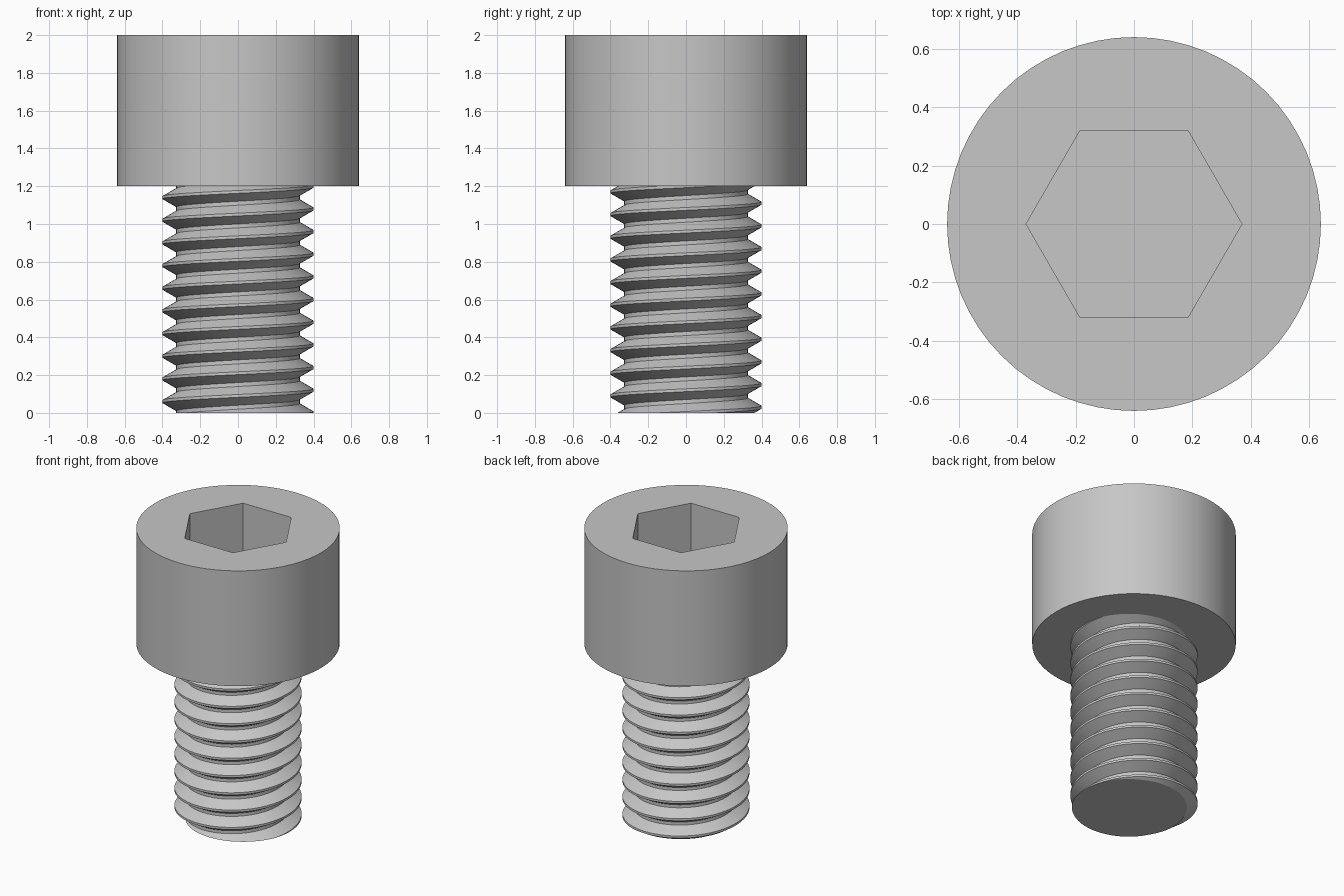
import bpy
import bmesh
from math import cos, sin, tau, sqrt

cube = bpy.data.objects.get("Cube")
if cube:
    bpy.data.objects.remove(cube, do_unlink=True)

SEGMENTS = 64
HEAD_RADIUS, HEAD_BOTTOM, HEAD_TOP = 0.64, 1.2, 2.0
SOCKET_RADIUS, SOCKET_DEPTH = 0.64 / sqrt(3), 0.4
PITCH, CREST_RADIUS, ROOT_RADIUS = 0.12, 0.4, 0.327
CREST_FLAT, ROOT_FLAT = 0.015, 0.021

steel = bpy.data.materials.new("steel grey")
steel.use_nodes = True
GREY = (0.57, 0.57, 0.57, 1)
steel.diffuse_color = GREY
steel.node_tree.nodes["Principled BSDF"].inputs["Base Color"].default_value = GREY


def ring(bm, radius, z, sides):
    return [bm.verts.new((radius * cos(tau * i / sides), radius * sin(tau * i / sides), z))
            for i in range(sides)]


def wall(bm, lower, upper):
    n = len(lower)
    for i in range(n):
        j = (i + 1) % n
        bm.faces.new((lower[i], lower[j], upper[j], upper[i]))


def finish(bm, name):
    bmesh.ops.recalc_face_normals(bm, faces=bm.faces)
    mesh = bpy.data.meshes.new(name)
    bm.to_mesh(mesh)
    bm.free()
    mesh.materials.append(steel)
    obj = bpy.data.objects.new(name, mesh)
    bpy.context.collection.objects.link(obj)
    bpy.ops.object.select_all(action="DESELECT")
    obj.select_set(True)
    bpy.context.view_layer.objects.active = obj
    bpy.ops.object.shade_smooth_by_angle(angle=tau / 12)
    return obj


# Cylindrical head with a hexagonal socket sunk into its top
bm = bmesh.new()
bottom = ring(bm, HEAD_RADIUS, HEAD_BOTTOM, SEGMENTS)
top = ring(bm, HEAD_RADIUS, HEAD_TOP, SEGMENTS)
socket_rim = ring(bm, SOCKET_RADIUS, HEAD_TOP, 6)
socket_floor = ring(bm, SOCKET_RADIUS, HEAD_TOP - SOCKET_DEPTH, 6)
wall(bm, bottom, top)
wall(bm, socket_rim, socket_floor)
bm.faces.new(bottom)
bm.faces.new(socket_floor)
rims = [e for e in bm.edges if e.is_boundary]
bmesh.ops.triangle_fill(bm, edges=rims, use_beauty=True)
finish(bm, "socket_head")

# Right-handed helical thread, made too long and then cut flat at both ends
bm = bmesh.new()
profile = [(CREST_RADIUS, -CREST_FLAT / 2), (CREST_RADIUS, CREST_FLAT / 2),
           (ROOT_RADIUS, (PITCH - ROOT_FLAT) / 2), (ROOT_RADIUS, (PITCH + ROOT_FLAT) / 2)]
first_turn, last_turn = -2, 13
columns = []
for step in range(first_turn * SEGMENTS, last_turn * SEGMENTS):
    angle, rise = tau * step / SEGMENTS, PITCH * step / SEGMENTS
    columns.append([bm.verts.new((r * cos(angle), r * sin(angle), z + rise)) for r, z in profile])
for i in range(len(columns) - SEGMENTS - 1):
    # each column ends on the first point of the column one turn above
    here = columns[i] + columns[i + SEGMENTS][:1]
    after = columns[i + 1] + columns[i + SEGMENTS + 1][:1]
    for k in range(len(profile)):
        bm.faces.new((here[k], after[k], after[k + 1], here[k + 1]))
for z, direction in ((0, -1), (HEAD_BOTTOM, 1)):
    bmesh.ops.bisect_plane(bm, geom=bm.verts[:] + bm.edges[:] + bm.faces[:], dist=1e-6,
                           plane_co=(0, 0, z), plane_no=(0, 0, direction), clear_outer=True)
loose = [v for v in bm.verts if not v.link_faces]
bmesh.ops.delete(bm, geom=loose, context="VERTS")
bmesh.ops.holes_fill(bm, edges=[e for e in bm.edges if e.is_boundary], sides=0)
finish(bm, "threaded_shank")
